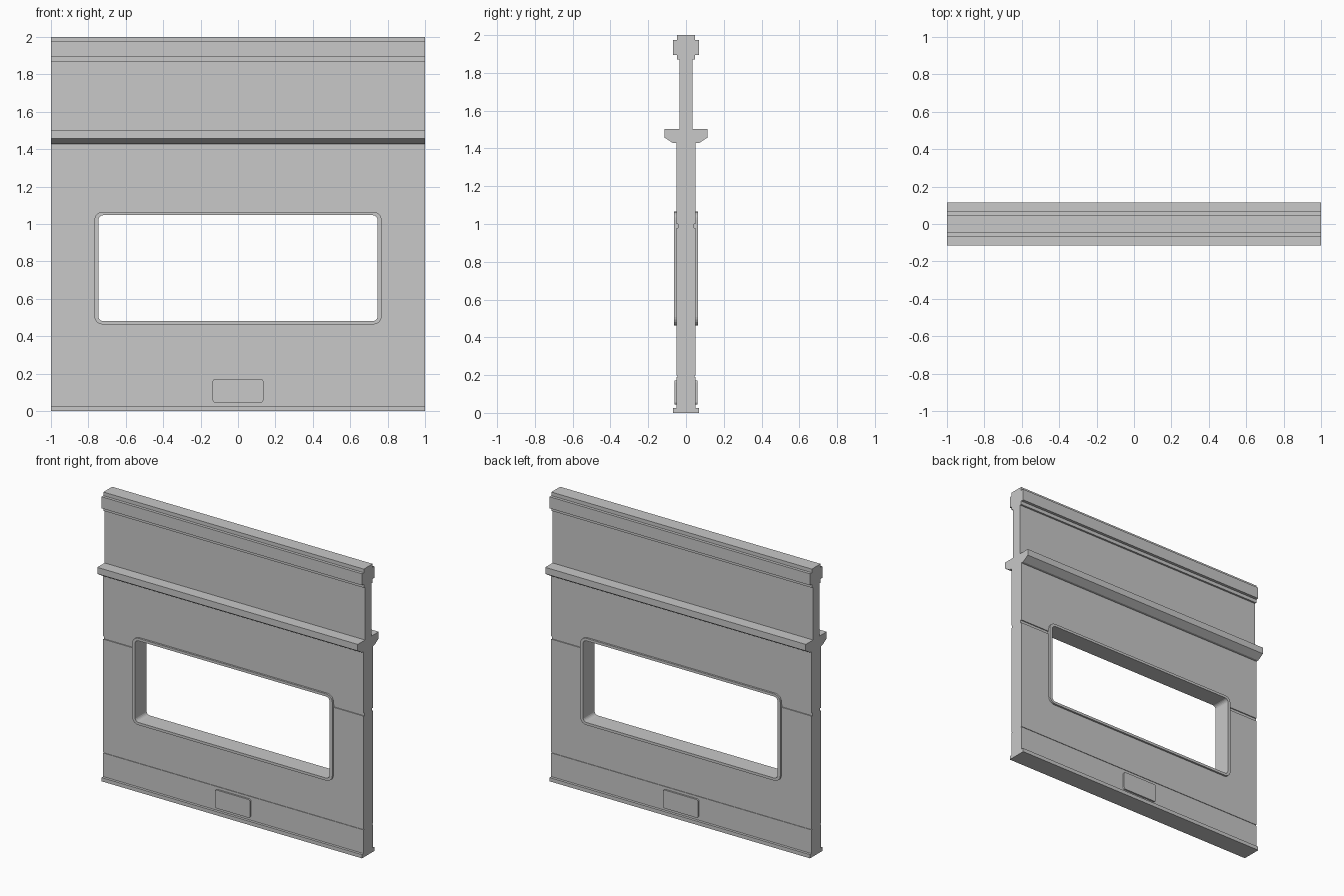
import bpy, bmesh
from math import cos, sin, pi

cube = bpy.data.objects.get("Cube")
if cube:
    bpy.data.objects.remove(cube)

colour = (0.58, 0.58, 0.58, 1)
grey = bpy.data.materials.new("panel grey")
grey.use_nodes = True
grey.diffuse_color = colour
grey.node_tree.nodes["Principled BSDF"].inputs["Base Color"].default_value = colour


def prism(name, points, direction):
    """Extrude a closed outline into a solid."""
    bm = bmesh.new()
    face = bm.faces.new([bm.verts.new(p) for p in points])
    ext = bmesh.ops.extrude_face_region(bm, geom=[face])
    moved = [v for v in ext["geom"] if isinstance(v, bmesh.types.BMVert)]
    bmesh.ops.translate(bm, verts=moved, vec=direction)
    bmesh.ops.recalc_face_normals(bm, faces=bm.faces)
    mesh = bpy.data.meshes.new(name)
    bm.to_mesh(mesh)
    bm.free()
    obj = bpy.data.objects.new(name, mesh)
    bpy.context.collection.objects.link(obj)
    mesh.materials.append(grey)
    return obj


def rounded_plate(name, w, z0, z1, r, depth, steps=5):
    """Solid with a rounded rectangular outline, centred on y = 0."""
    pts = []
    corners = [(w - r, z1 - r), (r - w, z1 - r), (r - w, z0 + r), (w - r, z0 + r)]
    for i, (cx, cz) in enumerate(corners):
        for k in range(steps + 1):
            a = (i + k / steps) * pi / 2
            pts.append((cx + r * cos(a), -depth, cz + r * sin(a)))
    return prism(name, pts, (0, 2 * depth, 0))


# Half cross-section (depth, height): skirting, grooved wall, ledge, top rail
half = [(.068, 0), (.068, .026), (.05, .026), (.05, .19), (.046, .19), (.046, .198), (.05, .198),
        (.05, .98), (.043, .98), (.043, 1), (.05, 1),
        (.05, 1.428), (.068, 1.428), (.115, 1.458), (.115, 1.503), (.035, 1.503),
        (.035, 1.87), (.048, 1.87), (.048, 1.895), (.068, 1.895), (.068, 1.975),
        (.048, 1.975), (.048, 2)]
outline = half + [(-y, z) for y, z in reversed(half)]
wall = prism("wall_panel", [(-1, y, z) for y, z in outline], (2, 0, 0))

# Raised window frame, with one opening through frame and wall
frame = rounded_plate("window_frame", .768, .463, 1.065, .045, .063)
opening = rounded_plate("opening_cutter", .747, .481, 1.047, .027, .3)
opening.hide_render = True
opening.hide_viewport = True
opening.display_type = 'WIRE'
for part in (wall, frame):
    mod = part.modifiers.new("window opening", 'BOOLEAN')
    mod.operation = 'DIFFERENCE'
    mod.solver = 'EXACT'
    mod.object = opening

# Small access cover on each side
rounded_plate("access_cover", .135, .045, .172, .012, .062, 3)
